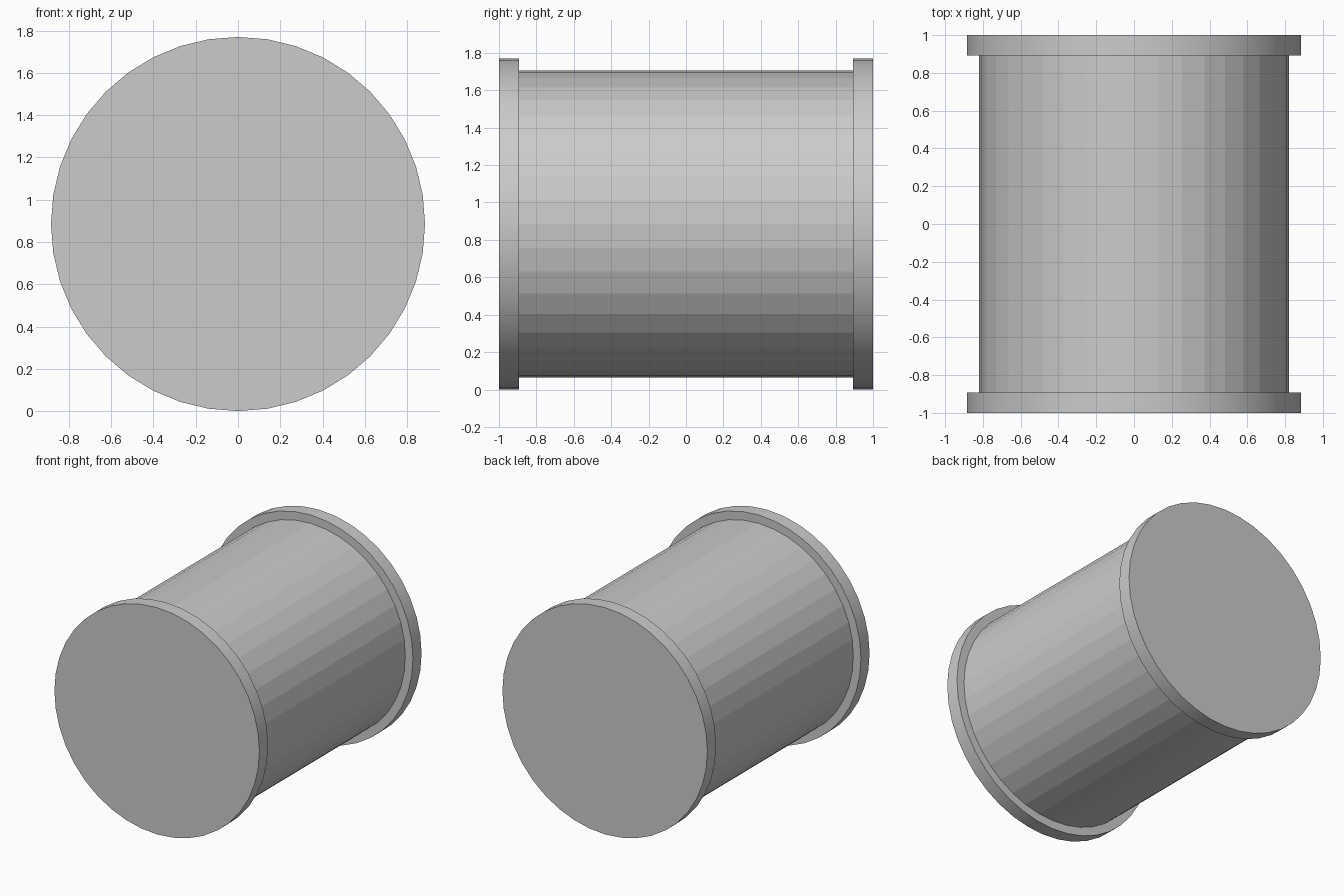
import bpy
from math import pi, radians

if "Cube" in bpy.data.objects:
    bpy.data.objects.remove(bpy.data.objects["Cube"])

SIDES = 40
R_RIM, R_BODY, RIM_T = 0.885, 0.82, 0.107


def disc(name, radius, y0, y1, smooth=False):
    """Cylinder lying along y, from y0 to y1."""
    bpy.ops.mesh.primitive_cylinder_add(
        vertices=SIDES, radius=radius, depth=y1 - y0,
        location=(0, (y0 + y1) / 2, R_RIM), rotation=(pi / 2, 0, 0))
    obj = bpy.context.object
    obj.name = name
    bpy.ops.object.transform_apply(location=True, rotation=True, scale=True)
    if smooth:
        bpy.ops.object.shade_smooth_by_angle(angle=radians(30))
    return obj


# Faceted drum between the rims
disc("drum_body", R_BODY, -1 + RIM_T, 1 - RIM_T)

# Smooth-edged rims closing both ends
disc("front_rim", R_RIM, -1, -1 + RIM_T, smooth=True)
disc("back_rim", R_RIM, 1 - RIM_T, 1, smooth=True)
